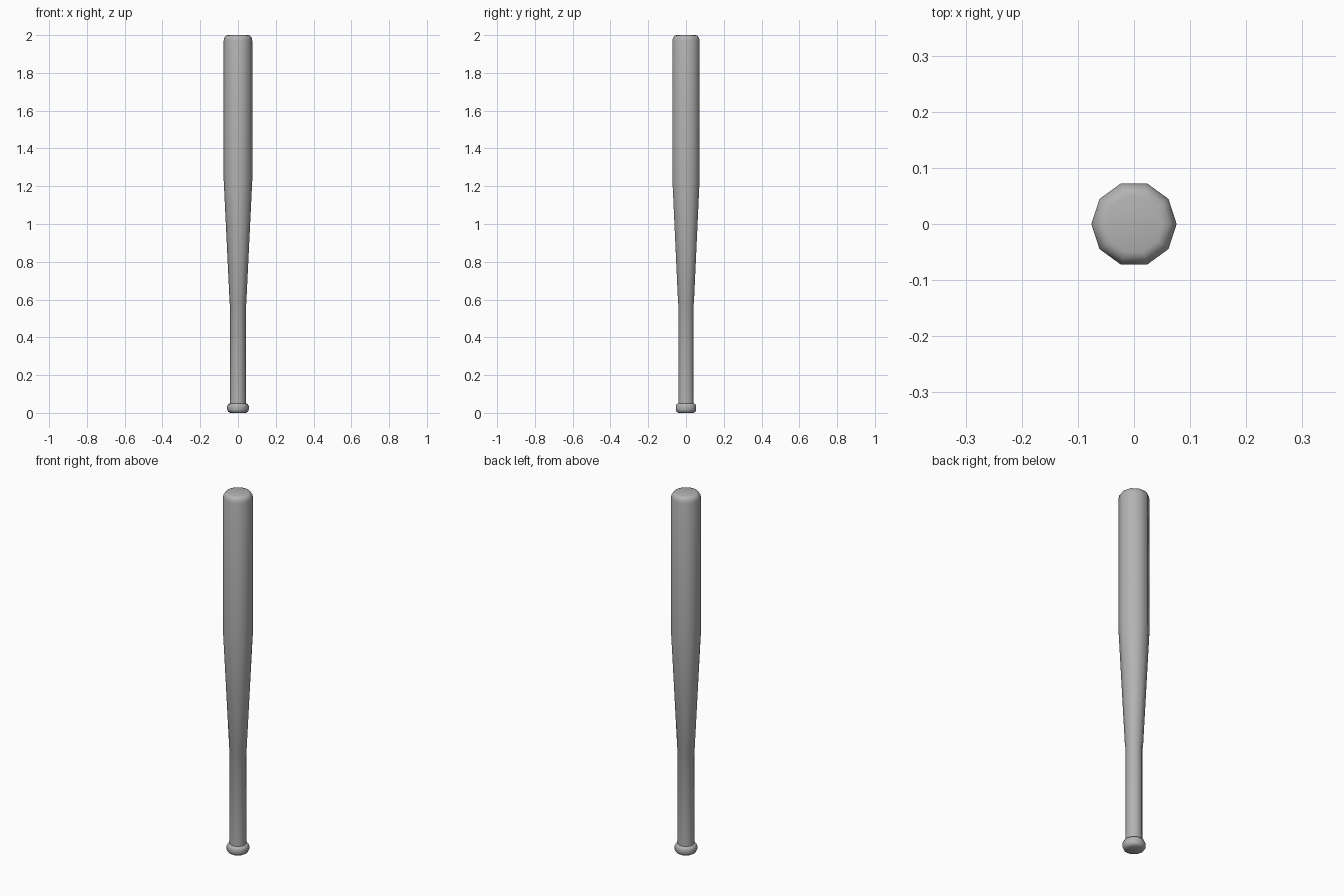
import bpy, bmesh, math

if "Cube" in bpy.data.objects:
    bpy.data.objects.remove(bpy.data.objects["Cube"])

SIDES = 10

# Dark grey finish
grey = bpy.data.materials.new("dark_grey")
grey.diffuse_color = (0.45, 0.45, 0.45, 1.0)
grey.use_nodes = True
grey.node_tree.nodes["Principled BSDF"].inputs["Base Color"].default_value = grey.diffuse_color


def lathe(name, profile):
    """Spin a (radius, z) profile into a capped ten-sided solid."""
    bm = bmesh.new()
    rings = []
    for r, z in profile:
        rings.append([bm.verts.new((r * math.cos(2 * math.pi * i / SIDES),
                                    r * math.sin(2 * math.pi * i / SIDES), z))
                      for i in range(SIDES)])
    for low, high in zip(rings, rings[1:]):
        for i in range(SIDES):
            j = (i + 1) % SIDES
            bm.faces.new((low[i], low[j], high[j], high[i]))
    bm.faces.new(rings[0][::-1])
    bm.faces.new(rings[-1])
    mesh = bpy.data.meshes.new(name)
    bm.to_mesh(mesh)
    bm.free()
    mesh.materials.append(grey)
    obj = bpy.data.objects.new(name, mesh)
    bpy.context.collection.objects.link(obj)
    bpy.ops.object.select_all(action='DESELECT')
    obj.select_set(True)
    bpy.context.view_layer.objects.active = obj
    bpy.ops.object.shade_smooth_by_angle(angle=math.radians(50))
    return obj


# Whole bat: rounded knob, straight grip, taper, barrel and rounded tip
lathe("bat", [
    (0.042, 0.0), (0.052, 0.006), (0.057, 0.017), (0.057, 0.036),
    (0.052, 0.047), (0.042, 0.05),
    (0.042, 0.575), (0.044, 0.58),
    (0.076, 1.24),
    (0.076, 1.97), (0.072, 1.987), (0.063, 1.997), (0.052, 2.0),
])
